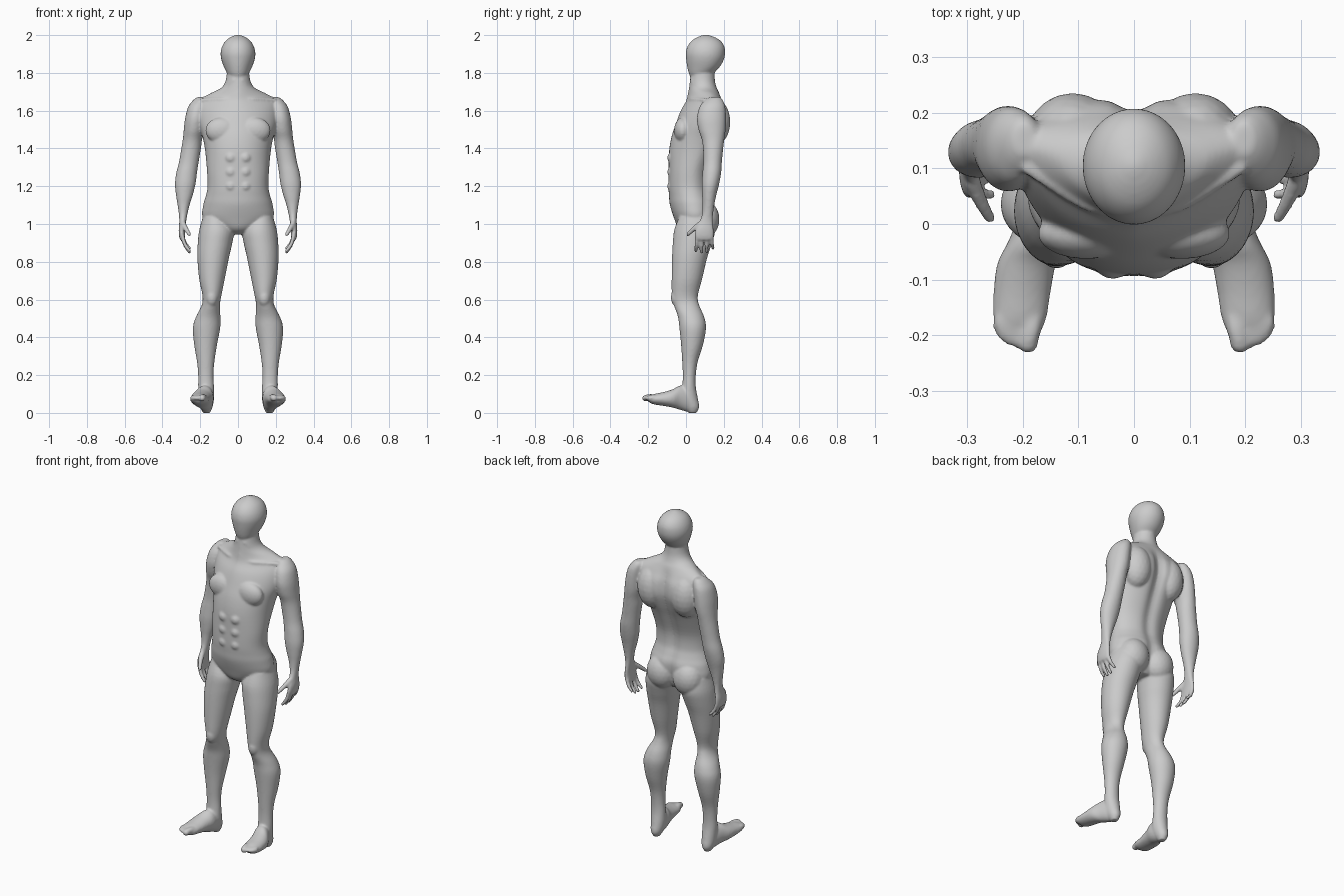
import bpy, bmesh
from math import cos, sin, pi, exp
from mathutils import Vector, Matrix


def spline(rows, steps=4):
    """Catmull-Rom interpolation through rows of numbers."""
    out = []
    for i in range(len(rows) - 1):
        a, b, c, d = (rows[max(i - 1, 0)], rows[i], rows[i + 1], rows[min(i + 2, len(rows) - 1)])
        for s in range(steps):
            t = s / steps
            out.append([0.5 * (2 * q + (r - p) * t + (2 * p - 5 * q + 4 * r - u) * t * t
                               + (3 * q - p - 3 * r + u) * t ** 3)
                        for p, q, r, u in zip(a, b, c, d)])
    out.append(list(rows[-1]))
    return out


def skin(bm, rings):
    """Closed loft through rings of points."""
    loops = [[bm.verts.new(p) for p in ring] for ring in rings]
    n = len(loops[0])
    for a, b in zip(loops, loops[1:]):
        for i in range(n):
            bm.faces.new((a[i], a[(i + 1) % n], b[(i + 1) % n], b[i]))
    bm.faces.new(loops[0])
    bm.faces.new(loops[-1])


def limb(bm, rows, along_y=False, n=32):
    """Oval loft; each row is position, x min, x max, then min and max of the third axis."""
    rings = []
    for t, x0, x1, b0, b1 in spline(rows):
        ring = []
        for k in range(n):
            a = 2 * pi * k / n
            x = (x0 + x1) / 2 + (x1 - x0) / 2 * cos(a)
            b = (b0 + b1) / 2 + (b1 - b0) / 2 * sin(a)
            ring.append((x, t, b) if along_y else (x, b, t))
        rings.append(ring)
    skin(bm, rings)


def trunk(bm, rows, n=64):
    """Symmetric loft; row is z, half width, y front, y widest, y back, roundness, spine groove."""
    rings = []
    for z, hw, yf, ym, yb, p, g in spline(rows):
        ring = []
        for k in range(n):
            a = 2 * pi * k / n
            c, s = cos(a), sin(a)
            q = p if s < 0 else 2
            x = hw * abs(c) ** (2 / q) * (1 if c > 0 else -1)
            y = ym + abs(s) ** (2 / q) * ((yb - ym) if s > 0 else (yf - ym))
            if s > 0:
                y -= g * exp(-(x / 0.035) ** 2)
            ring.append((x, y, z))
        rings.append(ring)
    skin(bm, rings)


def blob(bm, c, r):
    m = Matrix.Translation(c) @ Matrix.Diagonal((*r, 1))
    bmesh.ops.create_icosphere(bm, subdivisions=3, radius=1, matrix=m)


def digit(bm, pts):
    """Rounded tapering tube through points x, y, z, radius."""
    for x, y, z, r in spline(pts, 8):
        bmesh.ops.create_icosphere(bm, subdivisions=2, radius=r, matrix=Matrix.Translation((x, y, z)))


bm = bmesh.new()

# leg, thigh to heel
limb(bm, [(1.04, .06, .185, -.035, .14), (.97, .022, .205, -.062, .155), (.90, .03, .213, -.07, .138),
          (.82, .048, .215, -.074, .112), (.71, .07, .206, -.076, .086), (.62, .088, .188, -.075, .063),
          (.57, .096, .192, -.064, .07), (.51, .093, .222, -.043, .096), (.45, .094, .239, -.035, .106),
          (.36, .111, .232, -.026, .09), (.27, .125, .217, -.02, .062), (.20, .13, .211, -.017, .052),
          (.14, .127, .211, -.02, .052), (.08, .126, .208, -.03, .062), (.03, .135, .2, -.01, .07),
          (-.001, .15, .185, .015, .055)])

# foot and toes
limb(bm, [(.06, .145, .19, .015, .07), (.02, .132, .205, .004, .13), (-.03, .13, .225, .016, .145),
          (-.07, .14, .245, .028, .125), (-.12, .149, .252, .037, .11), (-.17, .157, .252, .045, .1),
          (-.195, .168, .245, .055, .09)], along_y=True)
for x0, x1, y, r in [(.177, .19, -.215, .018), (.203, .209, -.211, .012), (.219, .224, -.206, .0115),
                     (.232, .236, -.198, .011), (.24, .243, -.185, .0105)]:
    digit(bm, [(x0, -.16, .078, r), ((x0 + x1) / 2, (y - .16) / 2, .083, r), (x1, y, .078, r)])

# arm, shoulder to palm
limb(bm, [(1.672, .18, .215, .125, .18), (1.655, .165, .238, .1, .195), (1.62, .165, .264, .072, .208),
          (1.56, .17, .28, .058, .212), (1.50, .178, .287, .066, .21), (1.45, .19, .292, .083, .203),
          (1.40, .196, .30, .09, .197), (1.33, .208, .312, .092, .19), (1.27, .217, .327, .087, .186),
          (1.21, .225, .334, .083, .175), (1.15, .24, .328, .085, .16), (1.10, .256, .32, .088, .15),
          (1.05, .268, .313, .085, .143), (1.01, .275, .311, .07, .143), (.97, .28, .314, .05, .146),
          (.935, .28, .312, .046, .147), (.915, .278, .306, .05, .145)])

# fingers and thumb
for y0, y1, tip in [(.058, .052, .858), (.083, .082, .85), (.108, .111, .853), (.134, .142, .872)]:
    digit(bm, [(.294, y0, .935, .0115), (.281, (y0 + y1) / 2, (tip + .927) / 2, .0108),
               (.256, y1, tip, .0095)])
digit(bm, [(.29, .075, 1.0, .016), (.272, .035, .968, .013), (.258, .01, .945, .0105)])

# muscles: chest, shoulder blade, buttock, kneecap, abdominals, collar bone
blob(bm, (.085, -.017, 1.495), (.088, .046, .07))
blob(bm, (.11, .15, 1.54), (.085, .085, .125))
blob(bm, (.085, .098, 1.025), (.088, .079, .1))
blob(bm, (.139, -.045, .61), (.033, .035, .05))
for z in (1.2, 1.275, 1.35):
    blob(bm, (.038, -.062, z), (.036, .037, .036))
digit(bm, [(.015, .018, 1.655, .01), (.09, .035, 1.66, .01), (.19, .1, 1.655, .012)])
digit(bm, [(.02, .04, 1.76, .018), (.035, .05, 1.73, .02), (.015, .02, 1.665, .012)][::-1])

# other half
copy = bmesh.ops.duplicate(bm, geom=bm.verts[:] + bm.edges[:] + bm.faces[:])["geom"]
bmesh.ops.scale(bm, vec=(-1, 1, 1), verts=[v for v in copy if isinstance(v, bmesh.types.BMVert)])

# torso and neck
trunk(bm, [(.945, .05, .0, .05, .1, 2, 0), (.975, .11, -.04, .05, .13, 2, .01),
           (1.03, .185, -.063, .05, .155, 2, .02), (1.10, .184, -.085, .04, .158, 2, .015),
           (1.15, .17, -.09, .03, .14, 2.1, .012), (1.20, .161, -.093, .025, .127, 2.2, .014),
           (1.28, .164, -.092, .03, .132, 2.2, .016), (1.38, .173, -.09, .06, .168, 2.1, .02),
           (1.46, .187, -.077, .08, .205, 2, .025), (1.53, .21, -.054, .11, .228, 1.9, .028),
           (1.60, .22, -.028, .13, .222, 1.7, .024), (1.65, .215, .0, .14, .197, 1.5, .01),
           (1.69, .15, .01, .125, .177, 1.5, 0), (1.72, .09, .016, .1, .163, 1.8, 0),
           (1.76, .065, .021, .09, .153, 2, 0), (1.83, .056, .03, .09, .15, 2, 0)])

# egg-shaped head
trunk(bm, [(1.77, .03, .028, .06, .09, 2, 0), (1.795, .055, .016, .08, .14, 2, 0),
           (1.83, .074, .007, .1, .177, 2, 0), (1.87, .088, .001, .105, .2, 2, 0),
           (1.905, .092, -.001, .105, .207, 2, 0), (1.94, .084, .008, .105, .203, 2, 0),
           (1.97, .065, .03, .105, .183, 2, 0), (1.99, .038, .062, .105, .15, 2, 0),
           (2.002, .008, .097, .105, .113, 2, 0)])

bmesh.ops.recalc_face_normals(bm, faces=bm.faces)
mesh = bpy.data.meshes.new("body")
bm.to_mesh(mesh)
bm.free()
body = bpy.data.objects.new("body", mesh)
bpy.context.collection.objects.link(body)

# fuse all parts into one smooth skin
fuse = body.modifiers.new("fuse", 'REMESH')
fuse.mode = 'VOXEL'
fuse.voxel_size = 0.006
fuse.use_smooth_shade = True
soft = body.modifiers.new("soften", 'SMOOTH')
soft.factor = 0.5
soft.iterations = 6
